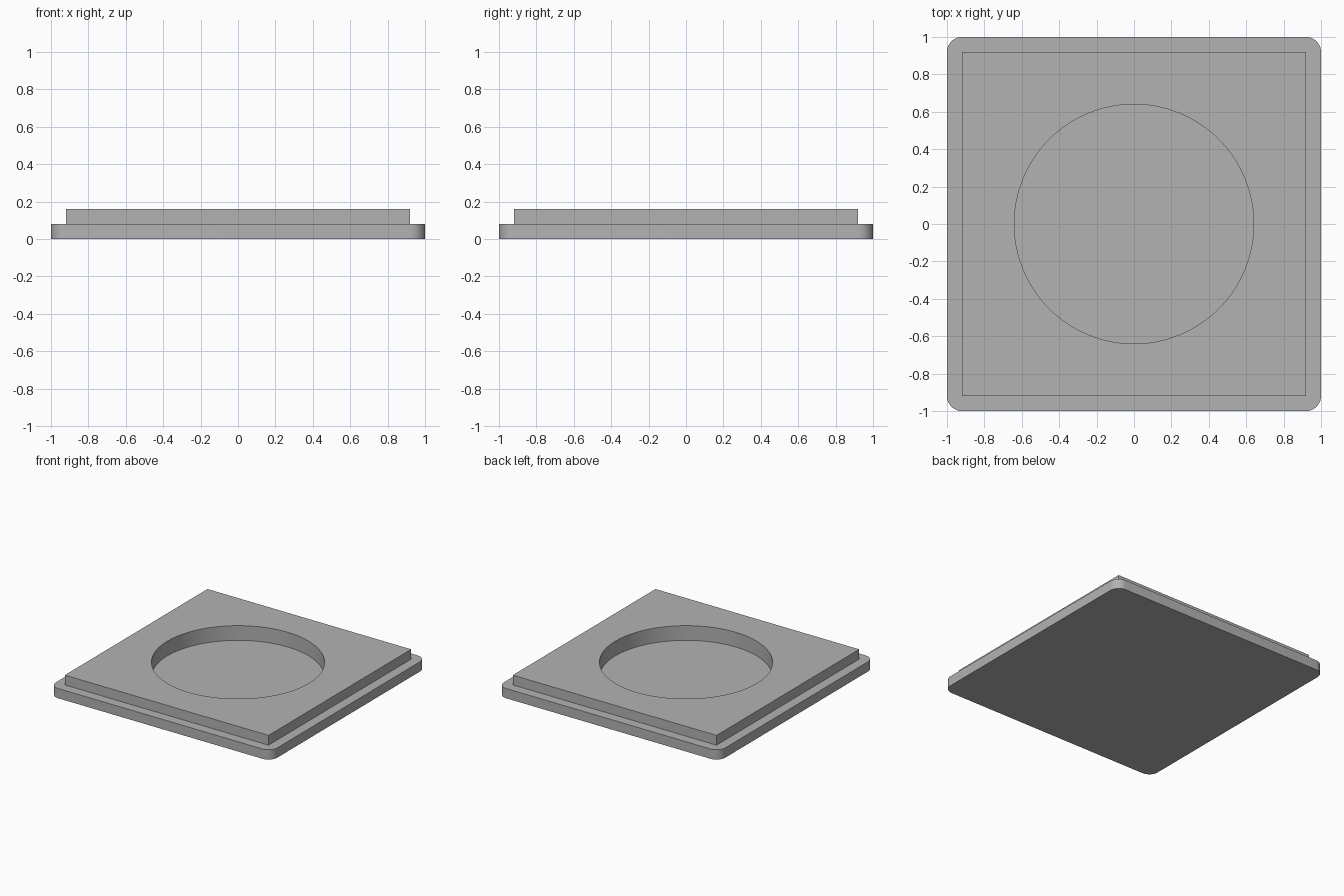
import bpy
import math

cube = bpy.data.objects.get("Cube")
if cube:
    bpy.data.objects.remove(cube, do_unlink=True)

HALF, LIP, RADIUS = 1.0, 0.08, 0.64
BASE_TOP, PLATE_TOP, FLOOR = 0.08, 0.16, 0.04

grey = bpy.data.materials.new("plain grey")
grey.use_nodes = True
colour = (0.45, 0.45, 0.45, 1)
grey.diffuse_color = colour
grey.node_tree.nodes["Principled BSDF"].inputs["Base Color"].default_value = colour


def slab(name, half, bottom, top):
    """Square slab between two heights."""
    bpy.ops.mesh.primitive_cube_add(size=1, location=(0, 0, (bottom + top) / 2))
    obj = bpy.context.object
    obj.name = name
    obj.scale = (2 * half, 2 * half, top - bottom)
    bpy.ops.object.transform_apply(location=True, rotation=False, scale=True)
    obj.data.materials.append(grey)
    return obj


def combine(target, other, operation):
    """Apply a boolean and remove the helper."""
    mod = target.modifiers.new(operation.title(), "BOOLEAN")
    mod.operation = operation
    mod.solver = "EXACT"
    mod.object = other
    bpy.context.view_layer.objects.active = target
    bpy.ops.object.modifier_apply(modifier=mod.name)
    bpy.data.objects.remove(other, do_unlink=True)


# Base slab with rounded vertical corners
body = slab("stepped_base", HALF, 0, BASE_TOP)
weights = body.data.attributes.new("bevel_weight_edge", "FLOAT", "EDGE")
for edge in body.data.edges:
    a, b = (body.data.vertices[i].co for i in edge.vertices)
    weights.data[edge.index].value = 1.0 if abs(a.z - b.z) > 0.01 else 0.0
bevel = body.modifiers.new("Corners", "BEVEL")
bevel.limit_method = "WEIGHT"
bevel.width = LIP
bevel.segments = 12
bpy.ops.object.modifier_apply(modifier=bevel.name)

# Raised square plate, sunk slightly into the base for a clean join
plate = slab("raised_plate", HALF - LIP, FLOOR / 2, PLATE_TOP)
combine(body, plate, "UNION")

# Round recess reaching into the base
bpy.ops.mesh.primitive_cylinder_add(vertices=96, radius=RADIUS, depth=1,
                                    location=(0, 0, FLOOR + 0.5))
cutter = bpy.context.object
cutter.name = "recess_cutter"
cutter.hide_render = True
cutter.data.materials.append(grey)
combine(body, cutter, "DIFFERENCE")

# Smooth curved walls, sharp rims
body.select_set(True)
bpy.context.view_layer.objects.active = body
bpy.ops.object.shade_smooth_by_angle(angle=math.radians(30))
